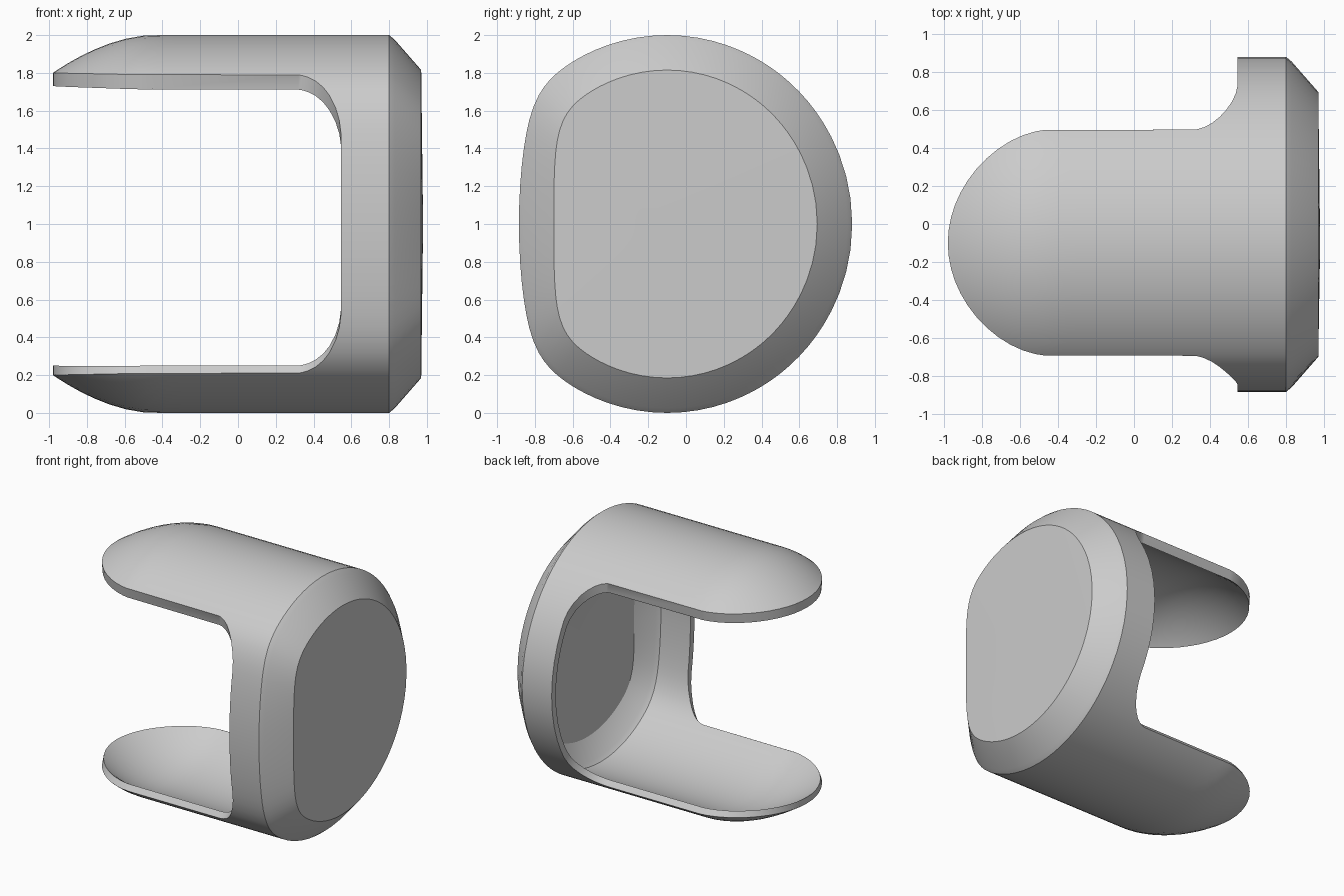
import bpy, bmesh, math
from math import sin, cos, radians, sqrt

if "Cube" in bpy.data.objects:
    bpy.data.objects.remove(bpy.data.objects["Cube"])

CY, CZ = -0.1, 1.0       # axis of the sleeve
EDGE = 0.8               # height of tongue rim above the axis
SHOULDER = 0.8           # x where the end chamfer starts
ROWS = 18


def radius(ang):
    """Round section with a flattened front (ang measured from +y)."""
    back = 1 / sqrt((cos(ang) / 0.98) ** 2 + sin(ang) ** 2)
    c = -cos(ang)
    if c < -0.2:
        return back
    a = 0.15 * sin(ang) ** 2
    front = 1.57 / (c + sqrt(c * c + 3.14 * a))
    return (back ** -20 + front ** -20) ** -0.05


def taper(x):
    """Domed narrowing of the tongue tips."""
    return 1 - 0.2 * (max(0, -0.45 - x) / 0.53) ** 1.8


def open_edge(beta):
    """x of the open edge at an angle from vertical: tip, fillet, straight rim."""
    c = cos(beta)
    if c >= EDGE:
        return -0.45 - 0.53 * ((1 - EDGE / c) / 0.2) ** (1 / 1.8)
    d = min(1, (EDGE - c) / 0.27)
    return 0.3 + 0.245 * sqrt(1 - (1 - d) ** 2)


# Angles from vertical for half a tongue, closely spaced around its side edge
half = [36.8 * sin(radians(90 * k / 12)) for k in range(13)]
half += [36.95, 37.2, 38, 39.5, 42, 45, 49, 53, 57, 62, 68, 75, 82]
betas = [-b for b in reversed(half[1:])] + half
columns = []
for up in (1, -1):
    columns += [(up, radians(b * up)) for b in betas]
    columns.append((up, radians(90 * up)))

bm = bmesh.new()


def add_skin(inner):
    """Build one skin as columns running from the open edge to the end plate."""
    grid = []
    for up, beta in columns:
        x0 = open_edge(beta)
        wall, b = 0.0, beta
        if inner:
            wall = 0.05 + (0.02 * cos(beta) if up > 0 else 0)
            if up > 0:
                b += 0.04 * sin(2 * beta)
        ang = math.pi / 2 * up - b * up
        if up < 0:
            ang = -math.pi / 2 + b
        path = []
        for k in range(ROWS + 1):
            x = x0 + (SHOULDER - x0) * (k / ROWS) ** 1.4
            path.append((x, radius(ang) * taper(x) - wall))
        end = 0.97 - wall
        path += [(SHOULDER + 0.03, radius(ang) - 0.025 - wall),
                 (end, radius(ang) - 0.185 - wall * 0.5)]
        grid.append([bm.verts.new((x, CY + r * cos(ang), CZ + r * sin(ang)))
                     for x, r in path])
    for i, col in enumerate(grid):
        nxt = grid[(i + 1) % len(grid)]
        for k in range(len(col) - 1):
            bm.faces.new((col[k], nxt[k], nxt[k + 1], col[k + 1]))
    # Slightly raised end plate
    tip = bm.verts.new((0.98 - (0.06 if inner else 0), CY, CZ))
    for i, col in enumerate(grid):
        bm.faces.new((col[-1], grid[(i + 1) % len(grid)][-1], tip))
    return [col[0] for col in grid]


outer = add_skin(False)
inner = add_skin(True)
for i in range(len(outer)):
    j = (i + 1) % len(outer)
    bm.faces.new((outer[i], outer[j], inner[j], inner[i]))
bmesh.ops.recalc_face_normals(bm, faces=bm.faces)

mesh = bpy.data.meshes.new("end_sleeve")
bm.to_mesh(mesh)
bm.free()
sleeve = bpy.data.objects.new("end_sleeve", mesh)
bpy.context.collection.objects.link(sleeve)

# Single grey finish
grey = bpy.data.materials.new("light_grey")
grey.use_nodes = True
colour = (0.6, 0.6, 0.6, 1)
grey.diffuse_color = colour
grey.node_tree.nodes["Principled BSDF"].inputs["Base Color"].default_value = colour
mesh.materials.append(grey)

bpy.context.view_layer.objects.active = sleeve
sleeve.select_set(True)
bpy.ops.object.shade_smooth_by_angle(angle=radians(30))
